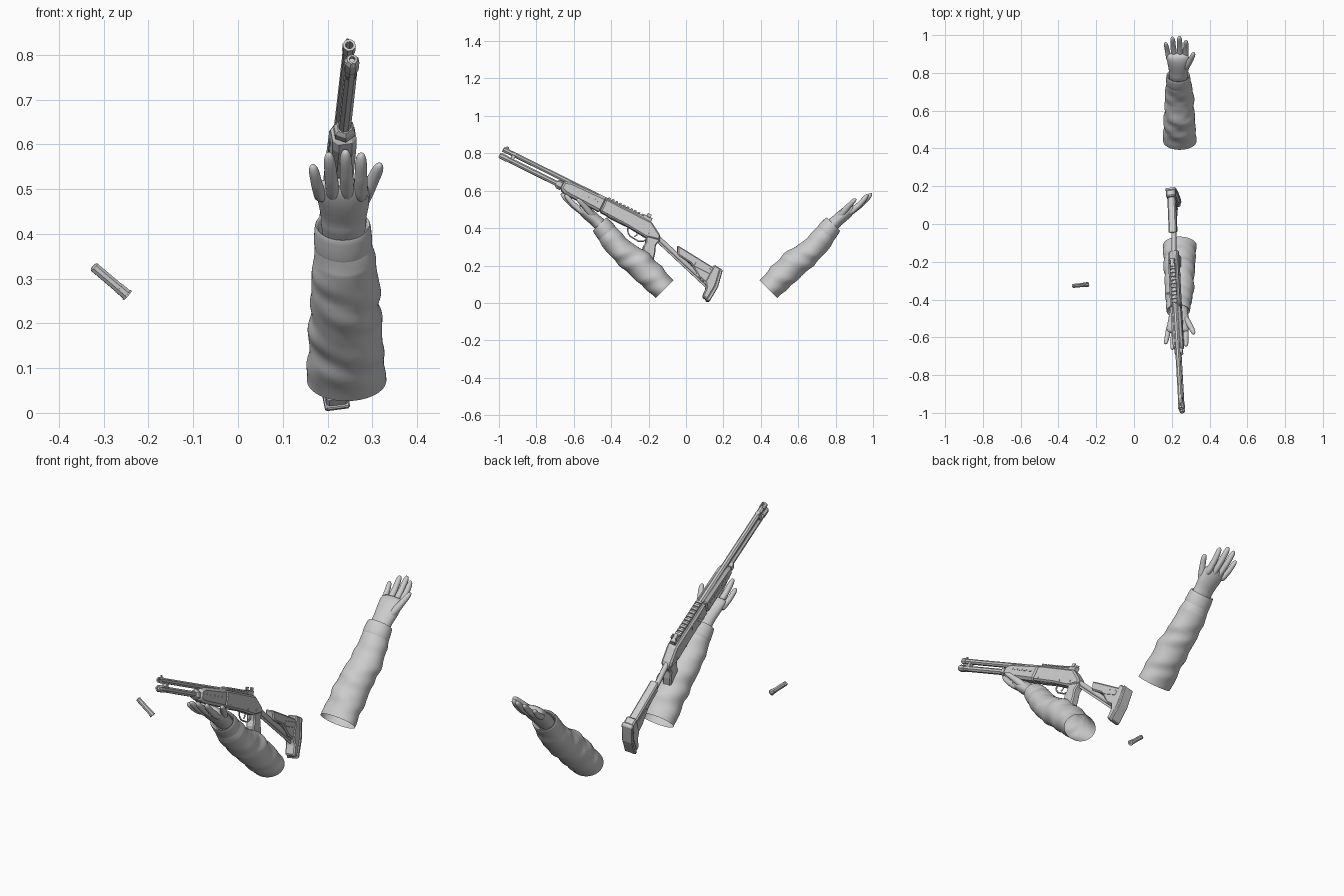
import bpy, bmesh
from math import sin, cos, pi, radians
from mathutils import Vector, Matrix

cube = bpy.data.objects.get("Cube")
if cube:
    bpy.data.objects.remove(cube, do_unlink=True)

grey = bpy.data.materials.new("plain grey")
grey.use_nodes = True
colour = (0.6, 0.6, 0.6, 1)
grey.diffuse_color = colour
grey.node_tree.nodes["Principled BSDF"].inputs["Base Color"].default_value = colour

# Gun frame: local x is its right side, y points to the muzzle, z is up
forward = Vector((0.05, -0.895, 0.443)).normalized()
up = Vector((-0.17, 0.443, 0.896))
up = (up - forward * up.dot(forward)).normalized()
GUN = Matrix((forward.cross(up), forward, up)).transposed().to_4x4()
GUN.translation = (0.209, -0.3, 0.5)


def add_object(name, bm, matrix=Matrix(), smooth=None):
    bmesh.ops.recalc_face_normals(bm, faces=bm.faces[:])
    mesh = bpy.data.meshes.new(name)
    bm.to_mesh(mesh)
    bm.free()
    mesh.materials.append(grey)
    ob = bpy.data.objects.new(name, mesh)
    bpy.context.collection.objects.link(ob)
    ob.matrix_world = matrix
    if smooth:
        bpy.ops.object.select_all(action='DESELECT')
        ob.select_set(True)
        bpy.context.view_layer.objects.active = ob
        bpy.ops.object.shade_smooth_by_angle(angle=radians(smooth))
    return ob


def loft(rings, caps=True):
    bm = bmesh.new()
    loops = [[bm.verts.new(p) for p in ring] for ring in rings]
    count = len(loops[0])
    for a, b in zip(loops, loops[1:]):
        for i in range(count):
            j = (i + 1) % count
            bm.faces.new((a[i], a[j], b[j], b[i]))
    if caps:
        bm.faces.new(loops[0])
        bm.faces.new(loops[-1])
    return bm


def lathe(name, profile, v=0, w=0, sides=8, matrix=GUN):
    """Turn (distance, radius) points around the local y axis."""
    rings = [[(w + r * cos(2 * pi * (i + .5) / sides), u,
               v + r * sin(2 * pi * (i + .5) / sides)) for i in range(sides)]
             for u, r in profile]
    return add_object(name, loft(rings), matrix)


def prism(name, outline, width, bevel=0.004, w=0):
    """Extrude a side outline of (along, up) points across the gun."""
    rings = [[(w + s * width / 2, u, v) for u, v in outline] for s in (-1, 1)]
    ob = add_object(name, loft(rings), GUN)
    if bevel:
        mod = ob.modifiers.new("Bevel", 'BEVEL')
        mod.width = bevel
        mod.segments = 1
        mod.limit_method = 'ANGLE'
    return ob


def box(name, u0, u1, v0, v1, width, bevel=0.002, w=0):
    return prism(name, [(u0, v0), (u1, v0), (u1, v1), (u0, v1)], width, bevel, w)


def pipe(name, points, radius, w=0):
    """Round rod through (along, up) points."""
    curve = bpy.data.curves.new(name, 'CURVE')
    curve.dimensions = '3D'
    curve.bevel_depth = radius
    curve.bevel_resolution = 1
    curve.use_fill_caps = True
    spline = curve.splines.new('POLY')
    spline.points.add(len(points) - 1)
    for point, (u, v) in zip(spline.points, points):
        point.co = (w, u, v, 1)
    curve.materials.append(grey)
    ob = bpy.data.objects.new(name, curve)
    bpy.context.collection.objects.link(ob)
    ob.matrix_world = GUN


# Barrel, magazine tube and their fittings
lathe("barrel", [(.1, .014), (.72, .013), (.72, .015), (.75, .015), (.75, .009), (.70, .009)], -.012)
lathe("magazine_tube", [(.13, .0145), (.71, .0145), (.71, .017), (.745, .017),
                        (.755, .012), (.755, .007), (.745, .007)], -.05)
lathe("magazine_collar", [(.38, .02), (.385, .025), (.405, .025), (.415, .018)], -.05, sides=6)
box("barrel_clamp", .675, .695, -.062, .0, .022)
box("front_sight", .725, .74, -.002, .011, .006)

# Handguard with vent slots
prism("handguard", [(.135, -.088), (.135, -.006), (.35, -.012), (.385, -.026),
                    (.385, -.07), (.35, -.082)], .054, .012)
for side in (-1, 1):
    for i in range(5):
        box("handguard_slot", .17 + i * .036, .192 + i * .036, -.045, -.037, .004, 0, side * .027)

# Receiver, rail and sights
prism("receiver", [(.14, -.008), (.14, -.086), (-.02, -.09), (-.14, -.1), (-.216, -.082),
                   (-.206, -.056), (-.135, -.012)], .052, .008)
box("top_rail", -.09, .135, -.012, .0, .026)
for i in range(10):
    box("rail_tooth", -.08 + i * .022, -.068 + i * .022, -.002, .007, .03, .001)
box("rear_sight_base", -.13, -.08, -.014, .01, .026)
for side in (-1, 1):
    box("rear_sight_ear", -.118, -.096, .005, .024, .006, .001, side * .012)
box("ejection_port", .0, .09, -.045, -.018, .005, .001, .0255)
box("charging_handle", .05, .06, -.035, -.028, .022, .002, .036)
box("loading_gate", -.03, .09, -.092, -.087, .028, .001)
for u, v in ((-.07, -.08), (-.15, -.075), (.1, -.075)):
    rings = [[(s * .0285, u + .005 * cos(k * pi / 4), v + .005 * sin(k * pi / 4))
              for k in range(8)] for s in (-1, 1)]
    add_object("receiver_pin", loft(rings), GUN)

# Trigger, guard and pistol grip
pipe("trigger_guard", [(-.03, -.088), (-.045, -.118), (-.065, -.13), (-.115, -.134),
                       (-.14, -.122), (-.15, -.1)], .004)
pipe("trigger", [(-.09, -.09), (-.093, -.108), (-.085, -.121)], .0035)
prism("pistol_grip", [(-.14, -.09), (-.152, -.125), (-.15, -.15), (-.165, -.19), (-.172, -.226),
                      (-.182, -.231), (-.236, -.21), (-.222, -.15), (-.208, -.115),
                      (-.218, -.075)], .042, .009)

# Skeleton stock
pipe("stock_tube", [(-.195, -.068), (-.56, -.178)], .0135)
pipe("stock_lower_rod", [(-.205, -.088), (-.555, -.195)], .006)
prism("cheek_piece", [(-.312, -.062), (-.335, -.108), (-.42, -.118), (-.49, -.165), (-.55, -.18),
                      (-.55, -.085), (-.52, -.082)], .042, .006)
prism("butt", [(-.535, -.068), (-.575, -.074), (-.59, -.17), (-.582, -.258), (-.552, -.25),
               (-.55, -.2), (-.53, -.17)], .05, .006)
prism("butt_pad", [(-.57, -.071), (-.588, -.076), (-.605, -.17), (-.598, -.258), (-.578, -.263),
                   (-.586, -.17)], .056, .004)
for side in (-1, 1):
    box("stock_panel", -.535, -.44, -.125, -.1, .004, .001, side * .021)

# Loose shell
shell_start, shell_end = Vector((-.324, -.328, .328)), Vector((-.246, -.32, .262))
axis = shell_end - shell_start
SHELL = axis.to_track_quat('Y', 'Z').to_matrix().to_4x4()
SHELL.translation = shell_start
length = axis.length
lathe("shell", [(0, .007), (.004, .0115), (length * .75, .0115), (length * .75, .0125),
                (length - .004, .0125), (length - .004, .0145), (length, .0145),
                (length, .006), (length - .002, .005)], matrix=SHELL)


def limb(name, stations, mirrored, steps=1, segs=12, wrinkle=0, caps=True):
    """Loft ellipses (along, offset, half thickness, half width, x) up a sloping arm."""
    full = []
    for a, b in zip(stations, stations[1:]):
        full += [[p + (q - p) * k / steps for p, q in zip(a, b)] for k in range(steps)]
    full.append(stations[-1])
    rings = []
    for t, n, thick, wide, x in full:
        ring = []
        fade = wrinkle * min(1, max(0, (.44 - t) * 12), .25 + t * 8)
        for i in range(segs):
            a = 2 * pi * i / segs
            fold = sin(62 * t + 2.6 * sin(a + .8)) + .6 * sin(41 * t - 2 * a + 1) + .4 * sin(95 * t + 3 * a)
            r = 1 + fade * fold
            off = n + thick * r * sin(a)
            y = .44 + (t - off) * .707
            z = .073 + (t + off) * .707
            ring.append((x + wide * r * cos(a), .326 - y if mirrored else y, z))
        rings.append(ring)
    ob = add_object(name, loft(rings, caps), smooth=60)
    ob.modifiers.new("Subdivision", 'SUBSURF').levels = 1
    return ob


# Two matching arms, pointing forward and back
SLEEVE = [(0, 0, .067, .089, .242), (.1, 0, .073, .085, .241), (.2, -.001, .077, .08, .24),
          (.3, -.016, .066, .077, .24), (.4, -.012, .062, .07, .238), (.435, -.006, .057, .064, .235)]
CUFF = [(.425, -.006, .056, .063, .235), (.432, -.005, .06, .067, .235), (.485, 0, .054, .064, .234),
        (.494, 0, .051, .061, .234), (.49, 0, .045, .055, .234), (.45, 0, .036, .05, .234)]
PALM = [(.43, 0, .034, .048, .236), (.485, 0, .034, .05, .236), (.5, 0, .037, .053, .236),
        (.515, 0, .033, .051, .236), (.55, -.003, .035, .057, .237), (.59, -.006, .034, .061, .235),
        (.62, -.008, .028, .061, .232), (.64, -.012, .016, .052, .231)]
THUMB = [(.525, .002, .014, .014, .264), (.56, .006, .02, .02, .276), (.6, .01, .017, .018, .292),
         (.625, .011, .014, .015, .302), (.65, .012, .014, .015, .311), (.668, .011, .01, .01, .315),
         (.674, .01, .004, .004, .316)]
# base x, tip x, tip distance, tip offset, radius
FINGERS = {"little": (.186, .167, .708, -.028, .0135), "ring": (.214, .203, .748, -.03, .015),
           "middle": (.245, .24, .755, -.028, .0155), "index": (.274, .275, .735, -.018, .015)}
SHAPE = [(0, 1.1), (.18, 1.3), (.32, 1.05), (.5, 1.08), (.6, .95), (.8, 1), (.95, .75), (1, .3)]

for mirrored, label in ((True, "front"), (False, "back")):
    limb(label + "_sleeve", SLEEVE, mirrored, 9, 32, .032, False)
    limb(label + "_cuff", CUFF, mirrored, 1, 24, 0, False)
    limb(label + "_palm", PALM, mirrored, 1, 16)
    limb(label + "_thumb", THUMB, mirrored)
    for finger, (x0, x1, tip, off, radius) in FINGERS.items():
        path = []
        for k, s in SHAPE:
            bend = .008 * sin(pi * k)
            path.append((.585 + (tip - .585) * k, -.014 + (off + .014) * k - bend,
                         radius * s, radius * min(s, 1.1), x0 + (x1 - x0) * k))
        limb(label + "_" + finger + "_finger", path, mirrored, 1, 10)
